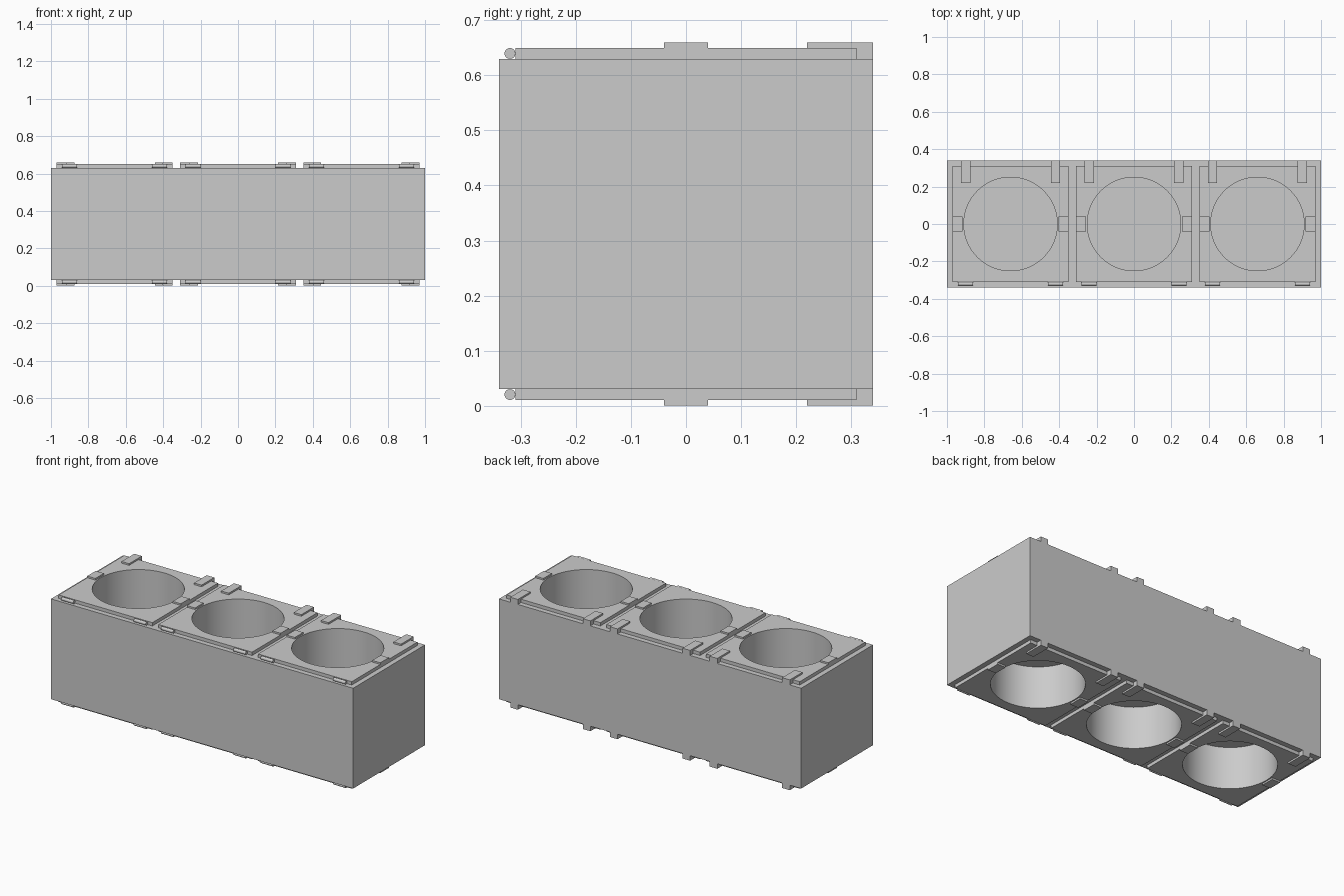
import bpy, bmesh
from math import pi
from mathutils import Matrix

if "Cube" in bpy.data.objects:
    bpy.data.objects.remove(bpy.data.objects["Cube"])

MID = 0.33            # mid height of the housing
CELLS = (-0.66, 0.0, 0.66)
R = 0.25              # well radius
FLOOR = 0.07          # distance of each well floor from the mid plane


def finish(bm, name, smooth=True):
    bmesh.ops.recalc_face_normals(bm, faces=bm.faces)
    me = bpy.data.meshes.new(name)
    bm.to_mesh(me)
    bm.free()
    ob = bpy.data.objects.new(name, me)
    bpy.context.collection.objects.link(ob)
    if smooth:
        shade(ob)
    return ob


def activate(ob):
    bpy.ops.object.select_all(action='DESELECT')
    ob.select_set(True)
    bpy.context.view_layer.objects.active = ob


def shade(ob):
    activate(ob)
    bpy.ops.object.shade_smooth_by_angle()


def add_box(bm, x0, x1, y0, y1, z0, z1):
    m = Matrix.Translation(((x0 + x1) / 2, (y0 + y1) / 2, (z0 + z1) / 2))
    m = m @ Matrix.Diagonal((x1 - x0, y1 - y0, abs(z1 - z0), 1))
    bmesh.ops.create_cube(bm, size=1, matrix=m)


def cut(ob, cutter):
    mod = ob.modifiers.new("wells", 'BOOLEAN')
    mod.operation, mod.solver, mod.object = 'DIFFERENCE', 'EXACT', cutter
    activate(ob)
    bpy.ops.object.modifier_apply(modifier=mod.name)
    shade(ob)


# well cutter: a flat-ended cylinder for each cell and side
bm = bmesh.new()
for s in (-1, 1):
    for cx in CELLS:
        m = Matrix.Translation((cx, 0, MID + s * (FLOOR + 0.4) / 2))
        bmesh.ops.create_cone(bm, cap_ends=True, segments=64, radius1=R,
                              radius2=R, depth=0.4 - FLOOR, matrix=m)
cutter = finish(bm, "well_cutter", False)
cutter.hide_render = True

# main housing
bm = bmesh.new()
add_box(bm, -1, 1, -0.34, 0.34, MID - 0.30, MID + 0.30)
cut(finish(bm, "housing", False), cutter)

for s, side in ((1, "top"), (-1, "bottom")):
    def zs(a, b):
        return sorted((MID + s * a, MID + s * b))

    # doors with round openings
    bm = bmesh.new()
    for cx in CELLS:
        add_box(bm, cx - 0.31, cx + 0.31, -0.31, 0.31, *zs(0.30, 0.32))
    cut(finish(bm, side + "_doors", False), cutter)

    hinges, latches, pins = bmesh.new(), bmesh.new(), bmesh.new()
    for cx in CELLS:
        for d in (-1, 1):
            # hinge straps at the back
            hx = cx + d * 0.24
            add_box(hinges, hx - 0.025, hx + 0.025, 0.22, 0.34, *zs(0.30, 0.33))
            # latches at the door sides
            lx = cx + d * 0.283
            add_box(latches, lx - 0.027, lx + 0.027, -0.04, 0.04, *zs(0.30, 0.33))
            # round pins along the front edge
            m = Matrix.Translation((hx, -0.32, MID + s * 0.31)) @ Matrix.Rotation(pi / 2, 4, 'Y')
            bmesh.ops.create_cone(pins, cap_ends=True, segments=16, radius1=0.01,
                                  radius2=0.01, depth=0.08, matrix=m)
    finish(hinges, side + "_hinges")
    finish(latches, side + "_latches")
    finish(pins, side + "_pins")

bpy.data.objects.remove(cutter)
